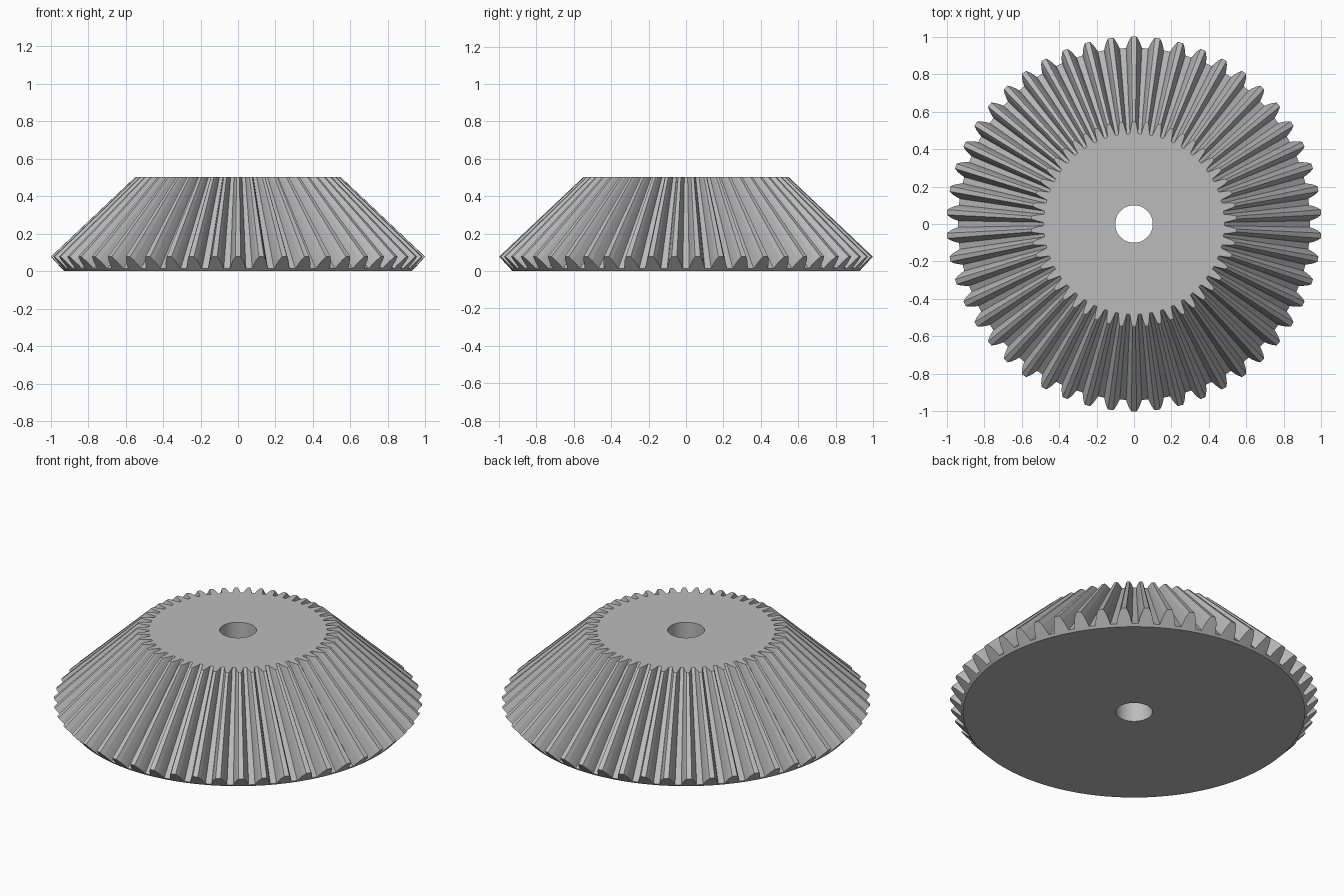
import bpy
import bmesh
from math import sin, cos, pi, tau

cube = bpy.data.objects.get("Cube")
if cube:
    bpy.data.objects.remove(cube, do_unlink=True)

TEETH = 50
APEX = 1.02            # height where all tooth lines converge
TOP = 0.503            # flat top height
BASE_R = 0.928         # radius of the underside
ROOT_R, TIP_R = 0.94, 1.0
SLOPE = 0.935          # radius gained per unit of height on the back cone
BORE_R, BORE_SIDES = 0.1, 64

# Half of one tooth: (fraction of tooth height, half width)
FLANK = [(0, 0.042), (0.35, 0.035), (0.7, 0.026), (1, 0.014)]


def tooth_profile():
    """Angle and radius of every outline point around the wheel."""
    outline = []
    for i in range(TEETH):
        centre = pi / 2 + tau * i / TEETH
        sides = [(f, -w) for f, w in FLANK] + [(f, w) for f, w in reversed(FLANK)]
        for f, w in sides:
            r = ROOT_R + f * (TIP_R - ROOT_R)
            outline.append((centre + w / r, r))
    return outline


def add_ring(bm, points):
    return [bm.verts.new((r * cos(a), r * sin(a), z)) for a, r, z in points]


def bridge(bm, lower, upper, smooth=False):
    for i in range(len(lower)):
        j = (i + 1) % len(lower)
        bm.faces.new((lower[i], lower[j], upper[j], upper[i])).smooth = smooth


def fill_between(bm, outer, inner):
    """Flat cap with a round hole."""
    edges = []
    for ring in (outer, inner):
        for i, v in enumerate(ring):
            w = ring[(i + 1) % len(ring)]
            edges.append(bm.edges.get((v, w)) or bm.edges.new((v, w)))
    bmesh.ops.triangle_fill(bm, edges=edges, use_beauty=True)


bm = bmesh.new()
base, rim, crown = [], [], []
for a, r in tooth_profile():
    z = (r - BASE_R) / SLOPE
    base.append((a, BASE_R, 0))
    rim.append((a, r, z))
    crown.append((a, r * (APEX - TOP) / (APEX - z), TOP))
base, rim, crown = (add_ring(bm, ring) for ring in (base, rim, crown))

# Back cone with the tooth ends, then the tapering teeth
bridge(bm, base, rim)
bridge(bm, rim, crown)

# Shaft bore
bore_low, bore_high = (
    add_ring(bm, [(tau * i / BORE_SIDES, BORE_R, z) for i in range(BORE_SIDES)])
    for z in (0, TOP))
bridge(bm, bore_high, bore_low, smooth=True)

# Top and bottom caps
fill_between(bm, crown, bore_high)
fill_between(bm, base, bore_low)
bmesh.ops.recalc_face_normals(bm, faces=bm.faces)

mesh = bpy.data.meshes.new("bevel_gear")
bm.to_mesh(mesh)
bm.free()
gear = bpy.data.objects.new("bevel_gear", mesh)
bpy.context.collection.objects.link(gear)

# Plain grey metal
steel = bpy.data.materials.new("steel_grey")
steel.use_nodes = True
colour = (0.5, 0.5, 0.5, 1)
steel.diffuse_color = colour
steel.node_tree.nodes["Principled BSDF"].inputs["Base Color"].default_value = colour
mesh.materials.append(steel)
